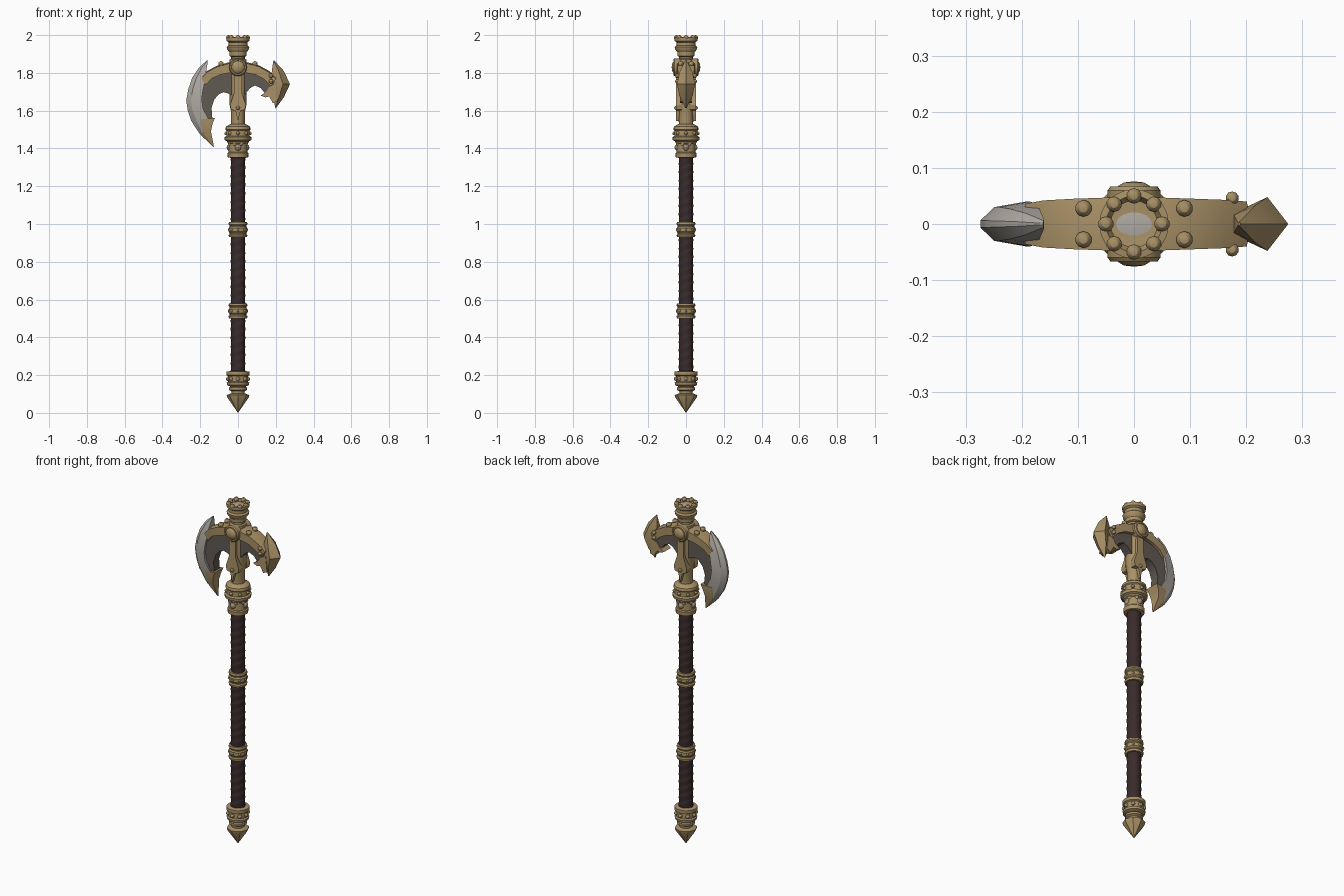
import bpy, bmesh, math
from mathutils import Vector


def material(name, rgb):
    m = bpy.data.materials.new(name)
    m.diffuse_color = (*rgb, 1)
    return m


BRONZE = material("bronze", (0.40, 0.285, 0.135))
SILVER = material("silver", (0.43, 0.40, 0.36))
LEATHER = material("dark_leather", (0.042, 0.024, 0.024))
IRON = material("dark_iron", (0.12, 0.10, 0.085))


def finish(name, bm, mat):
    bmesh.ops.recalc_face_normals(bm, faces=bm.faces)
    me = bpy.data.meshes.new(name)
    bm.to_mesh(me)
    bm.free()
    me.materials.append(mat)
    ob = bpy.data.objects.new(name, me)
    bpy.context.collection.objects.link(ob)
    return ob


def skin(name, rings, mat):
    """Join closed rings of points into one capped solid."""
    bm = bmesh.new()
    vs = [[bm.verts.new(p) for p in r] for r in rings]
    n = len(rings[0])
    for a, b in zip(vs, vs[1:]):
        for i in range(n):
            j = (i + 1) % n
            bm.faces.new((a[i], a[j], b[j], b[i]))
    bm.faces.new(vs[0])
    bm.faces.new(vs[-1])
    bmesh.ops.remove_doubles(bm, verts=bm.verts, dist=1e-5)
    return finish(name, bm, mat)


def lathe(name, profile, mat, n=20):
    return skin(name, [[(r * math.cos(2 * math.pi * i / n), r * math.sin(2 * math.pi * i / n), z)
                        for i in range(n)] for r, z in profile], mat)


def loft(name, stations, section, mat):
    """Each station: outer x,z, inner x,z, half thickness. Section: (outer-to-inner, thickness)."""
    return skin(name, [[(ax + (bx - ax) * u, t * v, az + (bz - az) * u) for u, v in section]
                       for ax, az, bx, bz, t in stations], mat)


def plate(name, outline, y0, y1, mat):
    bm = bmesh.new()
    f = bm.faces.new([bm.verts.new((x, y0, z)) for x, z in outline])
    new = bmesh.ops.extrude_face_region(bm, geom=[f])["geom"]
    bmesh.ops.translate(bm, vec=(0, y1 - y0, 0), verts=[v for v in new if isinstance(v, bmesh.types.BMVert)])
    bmesh.ops.triangulate(bm, faces=[f for f in bm.faces if len(f.verts) > 4])
    return finish(name, bm, mat)


def studs(name, points, r, mat):
    bm = bmesh.new()
    for p in points:
        g = bmesh.ops.create_uvsphere(bm, u_segments=10, v_segments=6, radius=r)
        bmesh.ops.translate(bm, vec=Vector(p), verts=g["verts"])
    return finish(name, bm, mat)


def around(r, z, n, start=0.0):
    return [(r * math.cos(start + 2 * math.pi * i / n), r * math.sin(start + 2 * math.pi * i / n), z)
            for i in range(n)]


# Pommel: faceted spike, neck and studded collar
lathe("pommel_spike", [(0, 0), (0.057, 0.082), (0.06, 0.095), (0.03, 0.105)], BRONZE, 8)
lathe("pommel_collar", [(0.034, 0.098), (0.036, 0.115), (0.048, 0.122), (0.048, 0.134), (0.04, 0.14),
                        (0.058, 0.147), (0.06, 0.16), (0.052, 0.165), (0.052, 0.195), (0.061, 0.2),
                        (0.061, 0.218), (0.036, 0.222)], BRONZE)
studs("pommel_studs", around(0.052, 0.18, 8), 0.012, BRONZE)

# Leather grip with spiral wrapping
for k, (z0, z1) in enumerate([(0.215, 0.505), (0.575, 0.935), (1.005, 1.36)]):
    rows, n, rings = int((z1 - z0) / 0.008), 20, []
    for j in range(rows + 1):
        z = z0 + (z1 - z0) * j / rows
        ring = []
        for i in range(n):
            a = 2 * math.pi * i / n
            r = 0.0355 + 0.004 * ((z / 0.045 - a / math.pi) % 1)
            ring.append((r * math.cos(a), r * math.sin(a), z))
        rings.append(ring)
    skin(f"grip_{k}", rings, LEATHER)

# Ribbed bands between the grips
for k, z in enumerate([0.54, 0.97]):
    half = [(0.036, 0.04), (0.048, 0.04), (0.05, 0.028), (0.044, 0.022), (0.044, 0.017), (0.049, 0.01)]
    lathe(f"grip_band_{k}", [(r, z - h) for r, h in half] + [(r, z + h) for r, h in reversed(half)], BRONZE)
    studs(f"band_studs_{k}", around(0.047, z, 8), 0.007, BRONZE)

# Upper collar under the head
lathe("upper_collar", [(0.036, 1.35), (0.054, 1.352), (0.056, 1.375), (0.05, 1.38), (0.05, 1.425),
                       (0.056, 1.43), (0.058, 1.438), (0.07, 1.444), (0.072, 1.46), (0.062, 1.466),
                       (0.062, 1.495), (0.067, 1.5), (0.064, 1.515), (0.05, 1.525), (0.036, 1.53)], BRONZE)
studs("collar_studs", around(0.062, 1.48, 8), 0.01, BRONZE)
studs("collar_gems", around(0.043, 1.405, 4, math.pi / 2), 0.018, BRONZE)
studs("collar_pearls", around(0.045, 1.424, 8, math.pi / 8), 0.011, SILVER)

# Head shaft and crown
lathe("head_shaft", [(0.038, 1.5), (0.038, 1.6), (0.044, 1.63), (0.044, 1.87), (0.036, 1.875), (0.036, 1.9)],
      BRONZE, 12)
lathe("crown", [(0.036, 1.885), (0.045, 1.89), (0.046, 1.91), (0.058, 1.925), (0.06, 1.938), (0.05, 1.945),
                (0.05, 1.962), (0.061, 1.97), (0.062, 1.988), (0.05, 1.99), (0.042, 1.975), (0, 1.972)], BRONZE)
studs("crown_studs", around(0.05, 1.986, 8), 0.014, BRONZE)
inlay = lathe("crown_inlay", [(0.032, 1.970), (0.032, 1.976), (0, 1.979)], SILVER)
inlay.scale.y = 0.65

# Front and back medallions, ribs and arrow guards
spine = [(0.02, 1.80), (0.022, 1.69), (0.042, 1.63), (0.036, 1.605), (0.014, 1.60), (0, 1.545)]
for side, label in ((-1, "front"), (1, "back")):
    m = lathe(label + "_medallion", [(0.047, 0.03), (0.047, 0.06), (0.042, 0.067), (0.035, 0.067), (0.034, 0.062),
                                     (0.031, 0.066), (0.018, 0.074), (0, 0.076)], BRONZE, 24)
    m.location.z = 1.83
    m.rotation_euler.x = -side * math.pi / 2
    plate(label + "_rib", spine + [(-x, z) for x, z in spine[-2::-1]], side * 0.02, side * 0.053, BRONZE)
    studs(label + "_guard_stud", [(0, side * 0.052, 1.615)], 0.011, BRONZE)

# Arch carrying both blades, with a ridged top
loft("arch", [(-0.197, 1.775, -0.17, 1.735, 0.036), (-0.165, 1.81, -0.14, 1.77, 0.042),
              (-0.11, 1.838, -0.095, 1.79, 0.045), (-0.05, 1.856, -0.045, 1.80, 0.047),
              (0.05, 1.856, 0.045, 1.80, 0.047), (0.11, 1.84, 0.095, 1.79, 0.045),
              (0.165, 1.81, 0.14, 1.765, 0.043), (0.205, 1.775, 0.175, 1.73, 0.04)],
     [(0, 0), (0.12, 1), (1, 1), (1, -1), (0.12, -1)], BRONZE)
studs("arch_studs", [(x, y, 1.847) for x in (-0.09, 0.09) for y in (-0.028, 0.028)], 0.015, BRONZE)
studs("clasp_studs", [(0.175, y, z) for y in (-0.046, 0.046) for z in (1.785, 1.755)], 0.012, BRONZE)

# Dark webs under the arch
plate("left_web", [(-0.19, 1.79), (-0.10, 1.82), (-0.03, 1.82), (-0.03, 1.68), (-0.05, 1.69), (-0.075, 1.698),
                   (-0.10, 1.688), (-0.125, 1.66), (-0.14, 1.615), (-0.135, 1.55), (-0.19, 1.55),
                   (-0.205, 1.66)], -0.026, 0.026, IRON)
plate("right_web", [(0.03, 1.82), (0.16, 1.79), (0.20, 1.75), (0.19, 1.68), (0.14, 1.695), (0.12, 1.72),
                    (0.09, 1.733), (0.065, 1.72), (0.03, 1.68)], -0.026, 0.026, IRON)
plate("right_spur", [(0.20, 1.74), (0.165, 1.725), (0.15, 1.70), (0.12, 1.68), (0.145, 1.67), (0.165, 1.675),
                     (0.185, 1.64), (0.21, 1.65)], -0.032, 0.032, BRONZE)

# Large crescent blade and its bronze point
edge = [(0, 0.15), (0.3, 0.75), (1, 1), (1, -1), (0.3, -0.75), (0, -0.15)]
loft("crescent_blade", [(-0.162, 1.868, -0.16, 1.86, 0.008), (-0.205, 1.83, -0.168, 1.81, 0.026),
                        (-0.242, 1.775, -0.175, 1.755, 0.036), (-0.263, 1.715, -0.185, 1.71, 0.04),
                        (-0.274, 1.655, -0.192, 1.66, 0.04), (-0.266, 1.60, -0.185, 1.61, 0.039),
                        (-0.247, 1.545, -0.155, 1.555, 0.035), (-0.205, 1.48, -0.155, 1.50, 0.026),
                        (-0.145, 1.43, -0.14, 1.44, 0.008)], edge, SILVER)
loft("blade_point", [(-0.222, 1.55, -0.122, 1.562, 0.041), (-0.213, 1.52, -0.135, 1.53, 0.037),
                     (-0.198, 1.472, -0.143, 1.49, 0.028), (-0.13, 1.408, -0.128, 1.412, 0.004)], edge, BRONZE)

# Small ridged blade on the other side
loft("small_blade", [(0.19, 1.868, 0.186, 1.86, 0.004), (0.243, 1.81, 0.178, 1.80, 0.034),
                     (0.275, 1.74, 0.182, 1.74, 0.048), (0.243, 1.672, 0.184, 1.685, 0.034),
                     (0.20, 1.612, 0.196, 1.62, 0.004)],
     [(0, 0), (0.4, 1), (1, 0.45), (1, -0.45), (0.4, -1)], BRONZE)

# Smooth shading with sharp edges kept
for ob in bpy.data.objects:
    ob.select_set(True)
    bpy.context.view_layer.objects.active = ob
bpy.ops.object.shade_smooth_by_angle(angle=math.radians(30))
